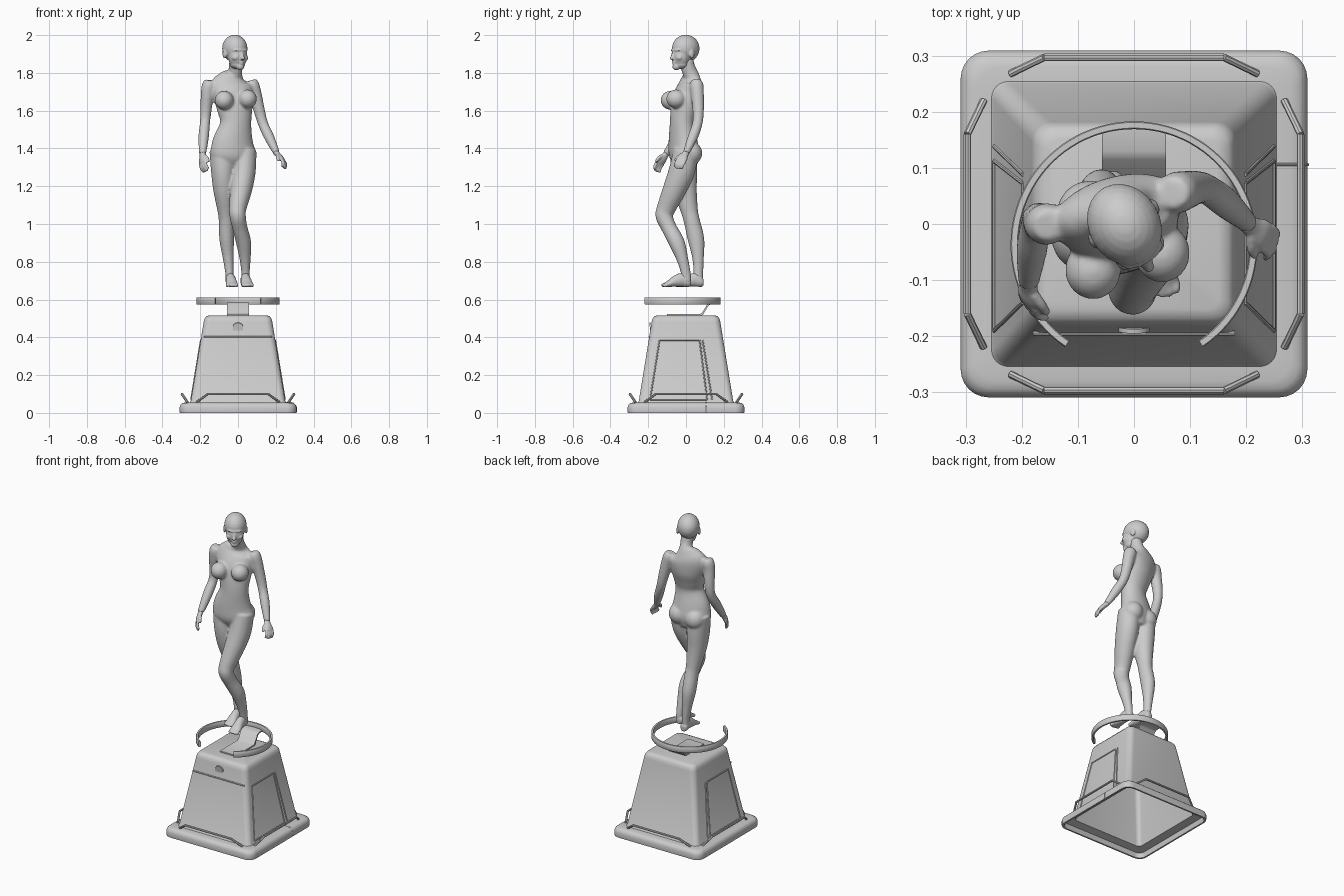
import bpy, bmesh, math
from mathutils import Vector, Matrix

V = Vector


def finish(name, bm, voxel=0, smooth=0, angle=35):
    bmesh.ops.recalc_face_normals(bm, faces=bm.faces)
    me = bpy.data.meshes.new(name)
    bm.to_mesh(me)
    bm.free()
    ob = bpy.data.objects.new(name, me)
    bpy.context.collection.objects.link(ob)
    if voxel:
        m = ob.modifiers.new("fuse", 'REMESH')
        m.mode, m.voxel_size, m.use_smooth_shade = 'VOXEL', voxel, True
        s = ob.modifiers.new("relax", 'SMOOTH')
        s.factor, s.iterations = 0.5, smooth
    else:
        bpy.ops.object.select_all(action='DESELECT')
        bpy.context.view_layer.objects.active = ob
        ob.select_set(True)
        bpy.ops.object.shade_smooth_by_angle(angle=math.radians(angle))
    return ob


def skin(bm, rings):
    rows = [[bm.verts.new(p) for p in r] for r in rings]
    n = len(rows[0])
    for a, b in zip(rows, rows[1:]):
        for i in range(n):
            j = (i + 1) % n
            bm.faces.new((a[i], a[j], b[j], b[i]))
    return rows


def tube(bm, pts, side=(1, 0, 0), n=20, sub=5):
    """Elliptical tube; each point is x, y, z, side radius[, other radius]."""
    pts = [tuple(p) if len(p) == 5 else tuple(p) + (p[3],) for p in pts]
    path = []
    for k in range(len(pts) - 1):
        q = [pts[max(0, min(len(pts) - 1, k + d))] for d in (-1, 0, 1, 2)]
        for i in range(sub):
            t = i / sub
            path.append([0.5 * (2*b + (c-a)*t + (2*a-5*b+4*c-d)*t*t + (3*b-a-3*c+d)*t**3)
                         for a, b, c, d in zip(*q)])
    path.append(list(pts[-1]))
    rings = []
    for k, p in enumerate(path):
        t = (V(path[min(k + 1, len(path) - 1)][:3]) - V(path[max(k - 1, 0)][:3])).normalized()
        s = V(side)
        s = (s - t * s.dot(t)).normalized()
        u = t.cross(s)
        rings.append([V(p[:3]) + s * p[3] * math.cos(a) + u * p[4] * math.sin(a)
                      for a in (math.tau * i / n for i in range(n))])
    rows = skin(bm, rings)
    bm.faces.new(rows[0])
    bm.faces.new(rows[-1])


def ball(bm, loc, rad, M=Matrix()):
    bmesh.ops.create_uvsphere(bm, u_segments=24, v_segments=14, radius=1,
                              matrix=M @ Matrix.Translation(loc) @ Matrix.Diagonal((*rad, 1)))


def turned(deg, x=0, y=0):
    return Matrix.Translation((x, y, 0)) @ Matrix.Rotation(math.radians(deg), 4, 'Z')


# torso, limbs: overlapping forms fused into one skin
bm = bmesh.new()
tube(bm, [(-.03, 0, 1.30, .065, .05), (-.027, -.008, 1.36, .118, .076), (-.027, -.015, 1.43, .112, .074),
          (-.012, -.02, 1.53, .084, .064), (-.016, -.01, 1.60, .094, .07), (-.024, .008, 1.67, .108, .074),
          (-.033, .025, 1.735, .115, .06), (-.027, .028, 1.775, .078, .044), (-.016, .022, 1.80, .040, .040),
          (-.012, .010, 1.83, .036, .038), (-.011, .002, 1.87, .036, .038)], side=(.96, .27, 0), n=32)
for p, r in (((-.073, -.082, 1.655), .050), ((.050, -.052, 1.662), .050)):
    ball(bm, p, (r, r * 1.05, r))
for p in ((-.078, .018, 1.365), (.030, .026, 1.375)):
    ball(bm, p, (.060, .060, .062))
# standing leg and bent leg
tube(bm, [(-.085, -.012, 1.39, .066, .068), (-.079, -.012, 1.28, .064, .072), (-.074, -.004, 1.18, .057, .062),
          (-.066, .018, 1.07, .043, .046), (-.062, .030, 1.02, .040, .043), (-.060, .053, .92, .039, .044),
          (-.052, .064, .82, .029, .031), (-.045, .065, .735, .022, .026), (-.043, .062, .69, .024, .028)])
tube(bm, [(.036, .0, 1.39, .062, .066), (.032, -.022, 1.28, .062, .070), (.016, -.062, 1.18, .058, .062),
          (-.002, -.106, 1.08, .046, .050), (-.001, -.115, 1.04, .043, .046), (.010, -.090, .98, .040, .041),
          (.030, -.048, .90, .040, .042), (.038, -.018, .81, .029, .031), (.040, .0, .735, .022, .026),
          (.041, .0, .69, .024, .028)])
# arms
tube(bm, [(-.150, -.002, 1.760, .028), (-.154, 0, 1.735, .037), (-.162, 0, 1.69, .035), (-.170, .008, 1.60, .030),
          (-.175, .0, 1.535, .027), (-.182, -.045, 1.46, .028), (-.188, -.105, 1.37, .019)])
tube(bm, [(.068, .055, 1.760, .028), (.076, .056, 1.735, .037), (.090, .060, 1.69, .035), (.113, .065, 1.60, .030),
          (.133, .060, 1.53, .027), (.165, .036, 1.46, .027), (.205, .0, 1.375, .018)])
finish("figure_body", bm, .006, 9)

# head, facing a little to its left
bm = bmesh.new()
H = turned(30, -.012, -.010)
for loc, rad in (((0, .010, 1.929), (.064, .076, .073)), ((0, -.020, 1.888), (.051, .050, .065)),
                 ((0, -.018, 1.847), (.041, .042, .028)), ((0, -.048, 1.833), (.022, .020, .019)),
                 ((0, -.062, 1.859), (.015, .010, .005)), ((0, -.060, 1.849), (.013, .011, .005)),
                 ((0, -.050, 1.920), (.043, .020, .010)), ((0, -.076, 1.877), (.011, .011, .008))):
    ball(bm, loc, rad, H)
for s in (-1, 1):
    ball(bm, (s * .029, -.046, 1.880), (.019, .018, .016), H)
    ball(bm, (s * .062, .012, 1.900), (.008, .015, .024), H)
tube(bm, [(*(H @ V(p)), r) for p, r in (((0, -.060, 1.912), .008), ((0, -.069, 1.894), .008),
                                        ((0, -.077, 1.877), .009))])
finish("head", bm, .0042, 3)


def hand(name, wrist, d, w, c):
    bm = bmesh.new()
    o, d, w, c = V(wrist), V(d).normalized(), V(w).normalized(), V(c).normalized()
    tube(bm, [(*(o - d * .012), .017, .016), (*(o + d * .012), .020, .014),
              (*(o + d * .034), .027, .014), (*(o + d * .056), .026, .010)], side=w)
    for i in range(4):
        b = o + d * .050 + w * (i - 1.5) * .0135
        m = b + d * (.024 + .003 * (i % 3)) + c * .006
        tube(bm, [(*b, .0085), (*m, .008), (*(m + d * .012 + c * .018), .0065)], side=w, n=10)
    tube(bm, [(*(o + d * .014 + w * .014), .010), (*(o + d * .034 + w * .030 + c * .008), .009),
              (*(o + d * .054 + w * .034 + c * .016), .007)], side=w + V((.01, .02, 0)), n=10)
    finish(name, bm, .0038, 3)


hand("right_hand", (-.188, -.107, 1.367), (.02, -.58, -.80), (.55, -.62, .45), (.55, .1, -.45))
hand("left_hand", (.206, -.002, 1.373), (.58, -.42, -.66), (-.35, -.85, .25), (-.55, -.1, -.6))


def foot(name, heel, toe):
    bm = bmesh.new()
    h, d = V((*heel, 0)), V((*toe, 0)) - V((*heel, 0))
    side = d.cross(V((0, 0, 1))).normalized()
    tube(bm, [(*(h + d * t + V((0, 0, z))), a, b) for t, z, a, b in
              ((0, .689, .014, .017), (.08, .691, .023, .026), (.30, .704, .026, .036),
               (.52, .697, .028, .030), (.76, .683, .032, .017), (.90, .677, .028, .011))], side=side)
    for i in range(5):
        p = h + d * (.93 - .025 * abs(i - 1.5)) + side * (i - 2) * .0125
        ball(bm, (p.x, p.y, .676), (.0085, .015, .010))
    finish(name, bm, .0042, 3)


foot("standing_foot", (-.043, .093), (-.030, -.060))
foot("bent_foot", (.034, .026), (.052, -.130))


# pedestal: hollow shell lofted from rounded squares
def rounded(h, z, r, n=6):
    out = []
    for q, (sx, sy) in enumerate(((1, 1), (-1, 1), (-1, -1), (1, -1))):
        for i in range(n + 1):
            a = math.pi / 2 * (q + i / n)
            out.append((sx * (h - r) + r * math.cos(a), sy * (h - r) + r * math.sin(a), z))
    return out


bm = bmesh.new()
rows = skin(bm, [rounded(*s) for s in (
    (.168, .495, .03), (.246, .040, .025), (.292, .030, .035), (.298, 0, .045),
    (.308, 0, .05), (.309, .006, .05), (.309, .030, .05), (.304, .044, .048), (.294, .052, .045), (.280, .055, .04),
    (.254, .056, .03), (.250, .062, .03), (.182, .480, .035), (.178, .498, .034),
    (.168, .511, .03), (.152, .516, .02))])
bm.faces.new(rows[0])
bm.faces.new(rows[-1])
finish("pedestal_shell", bm)


def wall(z):
    return .250 - (z - .062) * .068 / .418


def rail(name, pts, a, b, side, n=8):
    bm = bmesh.new()
    for p, q in zip(pts, pts[1:]):
        tube(bm, [(*p, a, b), (*q, a, b)], side=side, n=n, sub=1)
    return finish(name, bm)


# bent rails along the base edges
for k in range(4):
    ob = rail("base_rail", [(-.220, -.268, .056), (-.160, -.297, .100), (.160, -.297, .100), (.220, -.268, .056)],
              .006, .007, (.01, .6, -.8))
    ob.rotation_euler.z = k * math.pi / 2

# framed side panels
for s in (-1, 1):
    for name, outline in (("side_panel_frame", ((-.140, .385), (.072, .385), (.112, .070), (-.190, .070), (-.140, .385))),
                          ("side_panel_edge", ((.088, .385), (.138, .070)))):
        rail(name, [(s * wall(z), y, z) for y, z in outline], .004, .004, (1, .01, 0))

# front seam, round button, base cable notch
rail("front_seam", [(-.180, -wall(.402), .402), (.180, -wall(.402), .402)], .004, .004, (0, 0, 1))
bm = bmesh.new()
bmesh.ops.create_cone(bm, cap_ends=True, segments=32, radius1=.028, radius2=.028, depth=.008,
                      matrix=Matrix.Translation((0, -wall(.45), .45)) @ Matrix.Rotation(math.radians(99), 4, 'X'))
finish("front_button", bm)
rail("base_notch", [(.255, .106, .055), (.290, .106, .053), (.308, .106, .035), (.309, .106, .003)],
     .003, .003, (0, 1, 0))

# open ring around the feet
bm = bmesh.new()
rings = []
for i in range(73):
    a = math.radians(-56 + 292 * i / 72)
    rings.append([(r * math.cos(a), -.037 + r * math.sin(a), z) for r, z in (
        (.206, .577), (.208, .574), (.218, .574), (.220, .577), (.220, .608), (.218, .611), (.208, .611), (.206, .608))])
rows = skin(bm, rings)
bm.faces.new(rows[0])
bm.faces.new(rows[-1])
finish("open_ring", bm)

# bracket carrying the ring
bm = bmesh.new()
rows = skin(bm, [[(-.057, y, z), (.057, y, z), (.057, y - d, z + h), (-.057, y - d, z + h)] for y, z, d, h in (
    (-.100, .514, 0, .010), (.078, .514, .002, .010), (.090, .520, .006, .009), (.120, .569, .006, .008),
    (.132, .576, .002, .008), (.172, .577, 0, .008))])
bm.faces.new(rows[0])
bm.faces.new(rows[-1])
finish("ring_bracket", bm)
